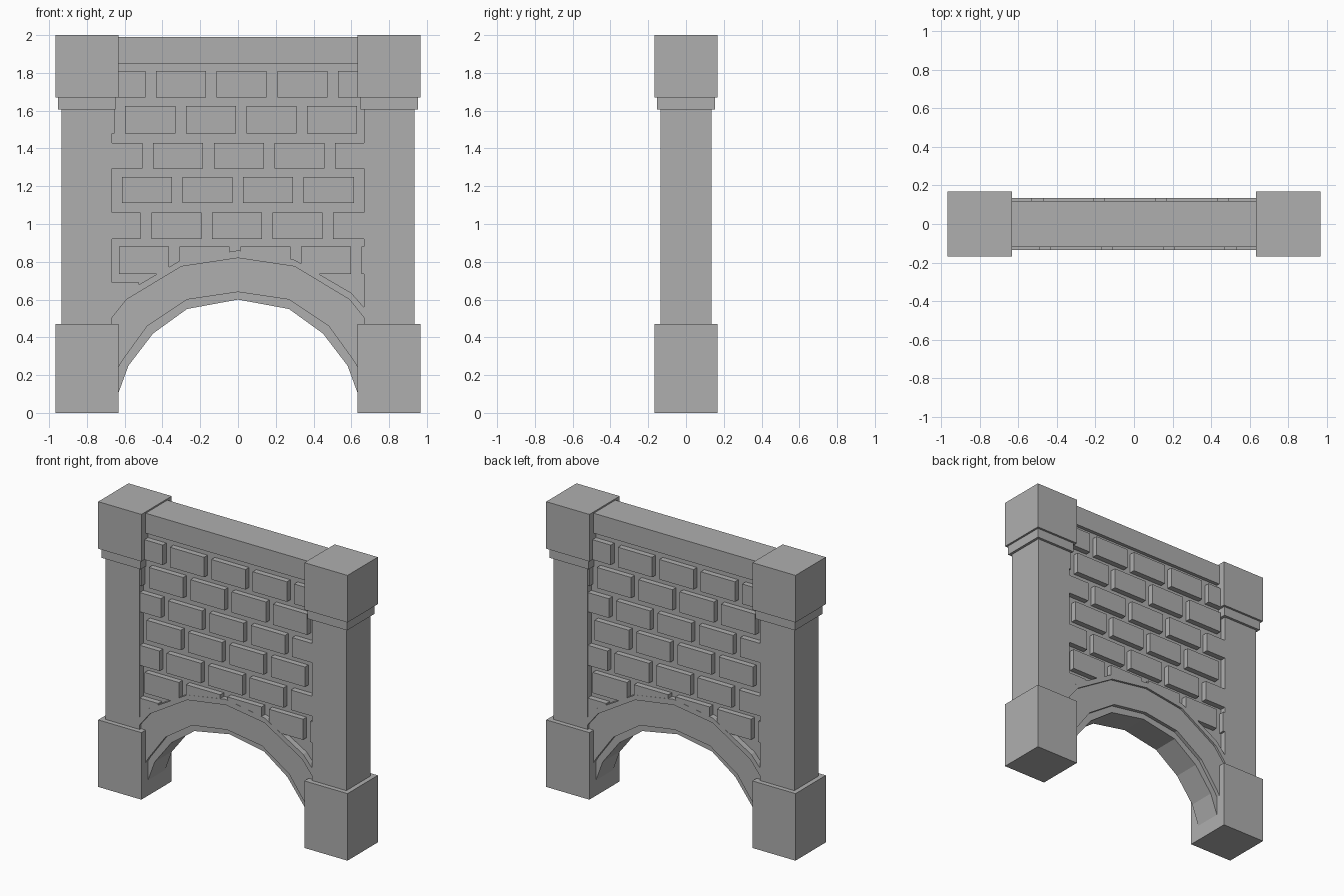
import bpy, bmesh

if "Cube" in bpy.data.objects:
    bpy.data.objects.remove(bpy.data.objects["Cube"])

GREY = (0.43, 0.43, 0.43, 1)
stone = bpy.data.materials.new("grey stone")
stone.use_nodes = True
stone.diffuse_color = GREY
stone.node_tree.nodes["Principled BSDF"].inputs["Base Color"].default_value = GREY


def add_box(bm, x, y, z):
    """Box from (low, high) ranges on each axis."""
    v = [bm.verts.new((a, b, c)) for a in x for b in y for c in z]
    for f in ((0, 1, 3, 2), (4, 6, 7, 5), (0, 4, 5, 1), (2, 3, 7, 6), (0, 2, 6, 4), (1, 5, 7, 3)):
        bm.faces.new([v[i] for i in f])


def finish(bm, name):
    bmesh.ops.recalc_face_normals(bm, faces=bm.faces)
    mesh = bpy.data.meshes.new(name)
    bm.to_mesh(mesh)
    bm.free()
    mesh.materials.append(stone)
    obj = bpy.data.objects.new(name, mesh)
    bpy.context.collection.objects.link(obj)
    return obj


def box(name, x, y, z):
    bm = bmesh.new()
    add_box(bm, x, y, z)
    return finish(bm, name)


def strip(name, lower, upper, depth):
    """Solid between two half profiles, mirrored in x and extruded through y."""
    def whole(half):
        return [(-x, z) for x, z in half[:0:-1]] + half
    bm = bmesh.new()
    rows = [[bm.verts.new((x, y, z)) for x, z in whole(p)]
            for p, y in ((lower, -depth), (upper, -depth), (upper, depth), (lower, depth))]
    for a, b in zip(rows, rows[1:] + rows[:1]):
        for i in range(len(a) - 1):
            bm.faces.new((a[i], a[i + 1], b[i + 1], b[i]))
    for end in (0, -1):
        bm.faces.new([r[end] for r in rows])
    return finish(bm, name)


# Arch outlines from the crown to the right foot
hole = [(0, 0.60), (0.27, 0.55), (0.45, 0.42), (0.58, 0.25), (0.635, 0.10), (0.67, 0.02)]
inner = [(0, 0.64), (0.27, 0.60), (0.48, 0.46), (0.61, 0.28), (0.64, 0.23)]
outer = [(0, 0.82), (0.30, 0.775), (0.59, 0.60), (0.67, 0.50), (0.69, 0.47)]
edge = [(0, 0.86), (0.30, 0.81), (0.60, 0.635), (0.67, 0.555), (0.69, 0.53)]

# Recessed wall, arch ring and raised surround
strip("wall", hole, [(x, 1.9) for x, z in hole], 0.095)
strip("arch_ring", inner, outer, 0.12)
strip("arch_surround", outer, edge, 0.135)
box("top_beam", (-0.65, 0.65), (-0.12, 0.12), (1.85, 1.99))

# Corner pillars: name, inner x, outer x, half depth, bottom, top
PILLAR = (("base", 0.632, 0.967, 0.168, 0, 0.47),
          ("shaft", 0.668, 0.935, 0.135, 0.4, 1.65),
          ("collar", 0.648, 0.953, 0.153, 1.605, 1.68),
          ("cap", 0.632, 0.967, 0.168, 1.67, 2.0))
for side, s in (("left", 1), ("right", -1)):
    for part, x0, x1, d, z0, z1 in PILLAR:
        box(f"{side}_pillar_{part}", sorted((s * x0, s * x1)), (-d, d), (z0, z1))

# Staggered brick courses: first brick start, bottom, top
COURSES = ((-0.755, 1.67, 1.81), (-0.918, 1.48, 1.625), (-0.77, 1.295, 1.43),
           (-0.615, 1.11, 1.25), (-0.78, 0.92, 1.06), (-0.63, 0.735, 0.88))
PITCH, WIDTH, LIMIT = 0.321, 0.265, 0.675
cutter = strip("arch_cutter", [(x, 0) for x, z in outer], outer, 0.3)
cutter.hide_render = True
cutter.hide_viewport = True
for name, s in (("front_bricks", 1), ("back_bricks", -1)):
    bm = bmesh.new()
    add_box(bm, sorted((-s * LIMIT, -s * 0.525)), sorted((-s * 0.134, -s * 0.08)), (0.55, 0.69))
    for start, z0, z1 in COURSES:
        for k in range(6):
            x0 = max(start + k * PITCH, -LIMIT)
            x1 = min(start + k * PITCH + WIDTH, LIMIT)
            if x1 - x0 > 0.01:
                add_box(bm, sorted((s * x0, s * x1)), sorted((-s * 0.134, -s * 0.08)), (z0, z1))
    bricks = finish(bm, name)
    cut = bricks.modifiers.new("arch_cut", 'BOOLEAN')
    cut.operation = 'DIFFERENCE'
    cut.solver = 'EXACT'
    cut.object = cutter
    # Apply the cut so that the helper can go
    graph = bpy.context.evaluated_depsgraph_get()
    mesh = bpy.data.meshes.new_from_object(bricks.evaluated_get(graph))
    bricks.modifiers.clear()
    bricks.data = mesh
bpy.data.objects.remove(cutter)
